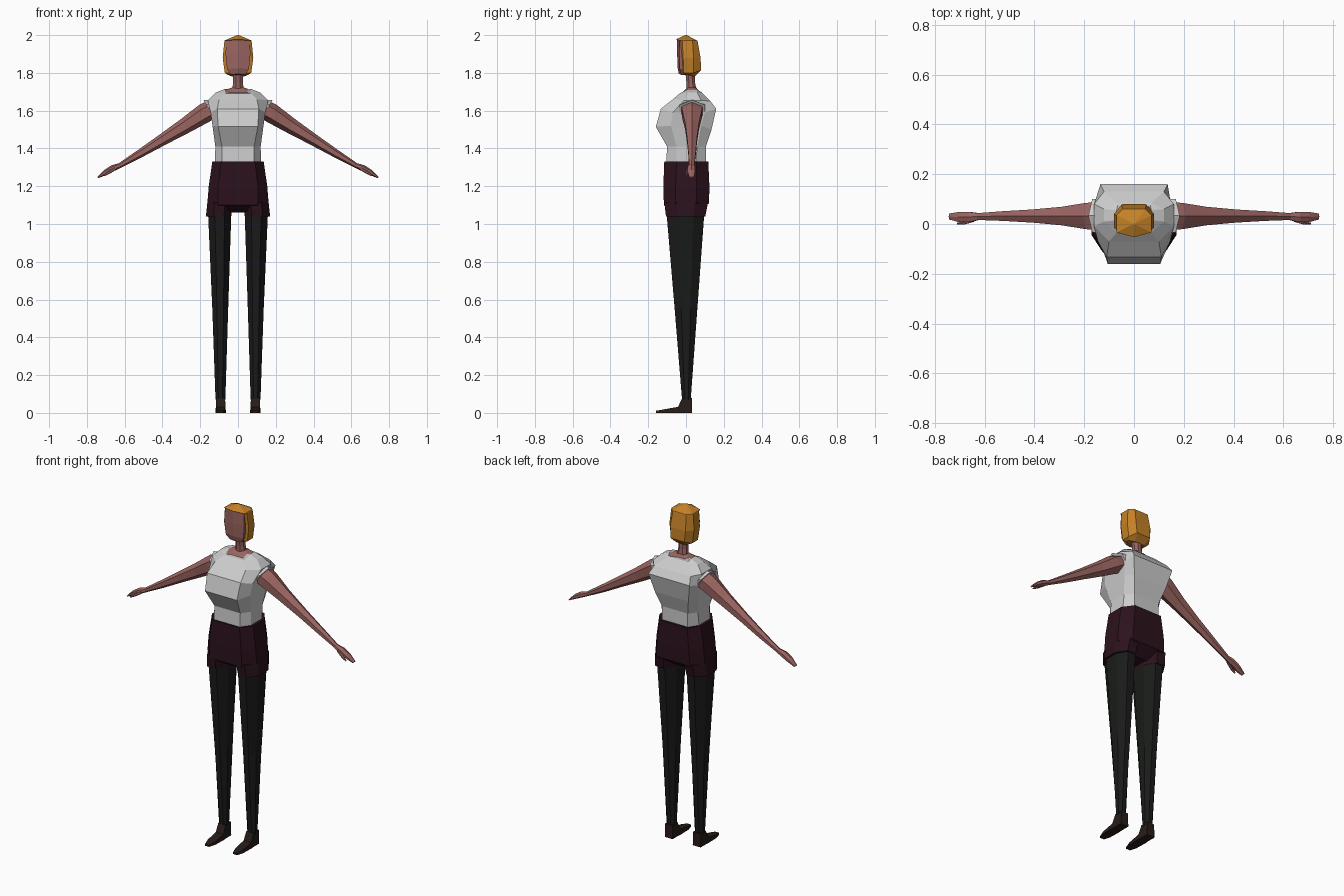
import bpy, bmesh
from math import sin, cos, pi
from mathutils import Vector


def colour(name, r, g, b):
    m = bpy.data.materials.new(name)
    m.diffuse_color = (r, g, b, 1)
    return m


SKIN = colour("skin", 0.33, 0.13, 0.12)
HAIR = colour("hair", 0.55, 0.22, 0.02)
CLOTH = colour("dark_red", 0.025, 0.006, 0.012)
BLACK = colour("black", 0.01, 0.011, 0.01)
SHOE = colour("shoe", 0.02, 0.012, 0.009)


def loft(name, rings, mat=None, mirror=False):
    """Skin a stack of equal-length point rings and cap both ends."""
    bm = bmesh.new()
    vs = [[bm.verts.new(p) for p in r] for r in rings]
    n = len(vs[0])
    for a, b in zip(vs, vs[1:]):
        for i in range(n):
            j = (i + 1) % n
            bm.faces.new((a[i], a[j], b[j], b[i]))
    bm.faces.new(vs[0][::-1])
    bm.faces.new(vs[-1])
    bmesh.ops.remove_doubles(bm, verts=bm.verts, dist=0.0005)
    bmesh.ops.recalc_face_normals(bm, faces=bm.faces)
    me = bpy.data.meshes.new(name)
    bm.to_mesh(me)
    bm.free()
    ob = bpy.data.objects.new(name, me)
    bpy.context.collection.objects.link(ob)
    if mat:
        me.materials.append(mat)
    if mirror:
        ob.modifiers.new("mirror", 'MIRROR')
    return ob


def body(zf, zm, zb, fw, hw, bw, yf, y1, y2, yb):
    """Symmetric 8-point section: heights, half widths, depths."""
    half = [(fw, yf, zf), (hw, y1, zm), (hw, y2, zm), (bw, yb, zb)]
    return half + [(-x, y, z) for x, y, z in reversed(half)]


def oval(cx, cy, z, rx, ry, n=8):
    k = 1 / cos(pi / n)
    return [(cx + rx * k * cos(2 * pi * (i + .5) / n),
             cy + ry * k * sin(2 * pi * (i + .5) / n), z) for i in range(n)]


def arm_ring(x, y, z, t, w, n=6):
    """Section square to the sloping arm: t half thickness, w half depth."""
    up, side = Vector((0.52, 0, 0.85)), Vector((0, 1.13, 0))
    return [Vector((x, y, z)) + up * t * cos(2 * pi * i / n)
            + side * w * sin(2 * pi * i / n) for i in range(n)]


# Shirt
loft("shirt", [body(*r) for r in (
    (1.32, 1.32, 1.32, .085, .122, .085, -.105, -.05, .05, .105),
    (1.41, 1.41, 1.41, .085, .120, .085, -.100, -.05, .06, .105),
    (1.515, 1.52, 1.50, .105, .135, .11, -.160, -.08, .08, .135),
    (1.61, 1.59, 1.61, .110, .145, .135, -.133, -.07, .10, .160),
    (1.66, 1.655, 1.65, .100, .160, .12, -.070, -.01, .08, .130),
    (1.69, 1.695, 1.695, .070, .120, .07, -.035, .01, .06, .085),
    (1.692, 1.715, 1.70, .065, .070, .065, -.030, .015, .055, .075))])

# Short sleeves
loft("sleeve", [arm_ring(.11, .035, 1.613, .052, .07),
                arm_ring(.152, .033, 1.605, .061, .068)], None, True)

# Skin at the neckline, neck
loft("neckline", [body(1.685, 1.708, 1.69, .067, .071, .066, -.033, .012, .058, .078),
                  body(1.72, 1.723, 1.722, .02, .03, .02, .005, .02, .04, .055)], SKIN)
loft("neck", [oval(0, .03, 1.70, .031, .027), oval(0, .025, 1.75, .026, .023),
              oval(0, .02, 1.82, .028, .025)], SKIN)

# Head
loft("face", [body(*r) for r in (
    (1.795, 1.79, 1.79, 0, .038, .03, -.038, -.025, .02, .04),
    (1.825, 1.82, 1.82, 0, .058, .04, -.044, -.033, .02, .05),
    (1.90, 1.90, 1.90, 0, .066, .05, -.047, -.036, .02, .05),
    (1.975, 1.972, 1.97, 0, .062, .04, -.049, -.033, .02, .05))], SKIN)
loft("hair", [body(*r) for r in (
    (1.79, 1.79, 1.78, .04, .055, .03, -.005, .0, .02, .045),
    (1.80, 1.80, 1.815, .06, .070, .045, -.015, -.012, .04, .08),
    (1.88, 1.88, 1.88, .07, .081, .05, -.02, -.015, .04, .077),
    (1.968, 1.968, 1.965, .06, .072, .045, -.03, -.02, .035, .062),
    (1.978, 1.972, 1.97, 0, .070, .045, -.053, -.034, .035, .060),
    (2.0, 2.0, 2.0, 0, .004, .003, -.004, -.001, .002, .004))], HAIR)

# Shorts: hips plus a cuff round each thigh
loft("shorts", [body(*r) for r in (
    (1.06, 1.06, 1.06, .04, .05, .04, -.055, -.03, .03, .055),
    (1.10, 1.11, 1.11, .105, .162, .11, -.117, -.055, .055, .122),
    (1.20, 1.20, 1.20, .105, .155, .105, -.120, -.055, .055, .124),
    (1.33, 1.33, 1.33, .090, .136, .09, -.115, -.05, .055, .118))], CLOTH)
loft("shorts_cuff", [oval(.103, -.002, 1.04, .067, .104),
                     oval(.095, .001, 1.115, .067, .116)], CLOTH, True)

# Legs and shoes
loft("leg", [oval(.093, .002, .07, .026, .023),
             oval(.094, 0, .55, .042, .060),
             oval(.097, -.003, 1.07, .062, .101)], BLACK, True)
shoe = [(.031, 0, .08, .026), (-.02, 0, .08, .026), (-.042, 0, .032, .028),
        (-.12, 0, .018, .026), (-.16, 0, .011, .014)]
loft("shoe", [[(.092 - w, y, z0), (.092 + w, y, z0),
               (.092 + w * .9, y, z1), (.092 - w * .9, y, z1)]
              for y, z0, z1, w in shoe], SHOE, True)

# Arms with hands and thumbs
loft("arm", [arm_ring(*r) for r in (
    (.12, .032, 1.617, .050, .058), (.18, .032, 1.585, .052, .054),
    (.28, .032, 1.520, .042, .038), (.40, .032, 1.446, .031, .027),
    (.52, .032, 1.372, .022, .020), (.625, .030, 1.310, .013, .014),
    (.66, .028, 1.297, .017, .021), (.70, .028, 1.275, .014, .021),
    (.742, .030, 1.246, .005, .012))], SKIN, True)
loft("thumb", [arm_ring(*r) for r in (
    (.645, .018, 1.297, .009, .009), (.685, .004, 1.272, .008, .007),
    (.71, .001, 1.256, .004, .004))], SKIN, True)
